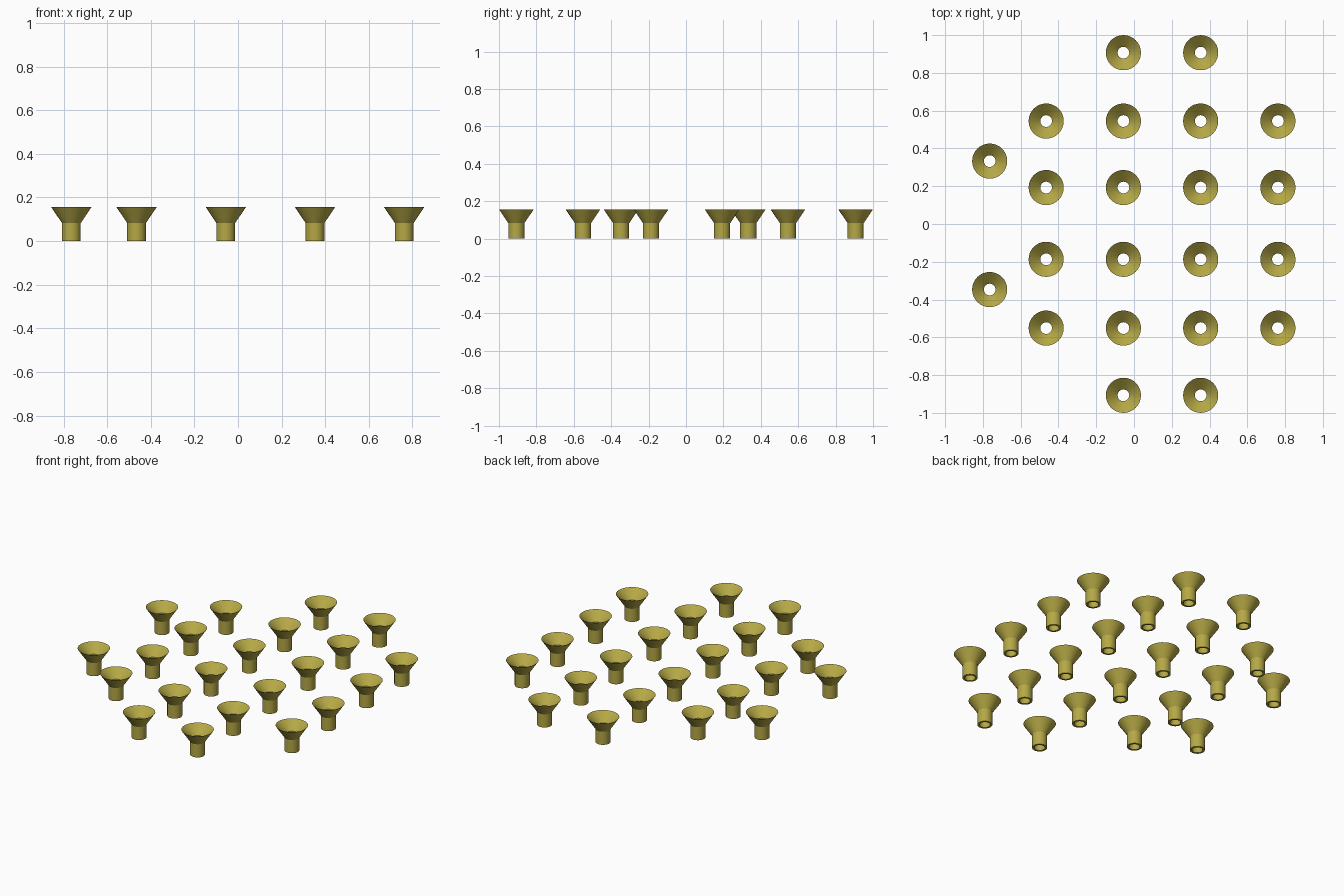
import bpy, bmesh, math

if "Cube" in bpy.data.objects:
    bpy.data.objects.remove(bpy.data.objects["Cube"])

SEGMENTS = 32
# Closed wall profile (radius, height): tube stem flaring to a thin rim
PROFILE = [(0.031, 0.0), (0.043, 0.0), (0.043, 0.083), (0.093, 0.157), (0.031, 0.105)]

mat = bpy.data.materials.new("olive_brass")
mat.diffuse_color = (0.46, 0.39, 0.06, 1)
mat.use_nodes = True
mat.node_tree.nodes["Principled BSDF"].inputs["Base Color"].default_value = mat.diffuse_color


def funnel_mesh():
    bm = bmesh.new()
    rings = []
    for r, z in PROFILE:
        rings.append([bm.verts.new((r * math.cos(2 * math.pi * i / SEGMENTS),
                                    r * math.sin(2 * math.pi * i / SEGMENTS), z))
                      for i in range(SEGMENTS)])
    for k, a in enumerate(rings):
        b = rings[(k + 1) % len(rings)]
        for i in range(SEGMENTS):
            j = (i + 1) % SEGMENTS
            bm.faces.new((a[i], a[j], b[j], b[i]))
    bmesh.ops.recalc_face_normals(bm, faces=bm.faces)
    mesh = bpy.data.meshes.new("funnel")
    bm.to_mesh(mesh)
    bm.free()
    mesh.materials.append(mat)
    return mesh


# Column x -> rows y
INNER = [0.545, 0.193, -0.187, -0.551]
FULL = [0.907] + INNER + [-0.907]
LAYOUT = {-0.764: [0.333, -0.347], -0.465: INNER, -0.056: FULL,
          0.353: FULL, 0.762: INNER}

mesh = funnel_mesh()
for c, (x, rows) in enumerate(LAYOUT.items()):
    for r, y in enumerate(rows):
        ob = bpy.data.objects.new(f"funnel_{c + 1}_{r + 1}", mesh)
        ob.location = (x, y, 0)
        bpy.context.collection.objects.link(ob)

# Smooth walls, crisp rims
first = bpy.data.objects["funnel_1_1"]
bpy.context.view_layer.objects.active = first
first.select_set(True)
bpy.ops.object.shade_smooth_by_angle(angle=math.radians(30))
